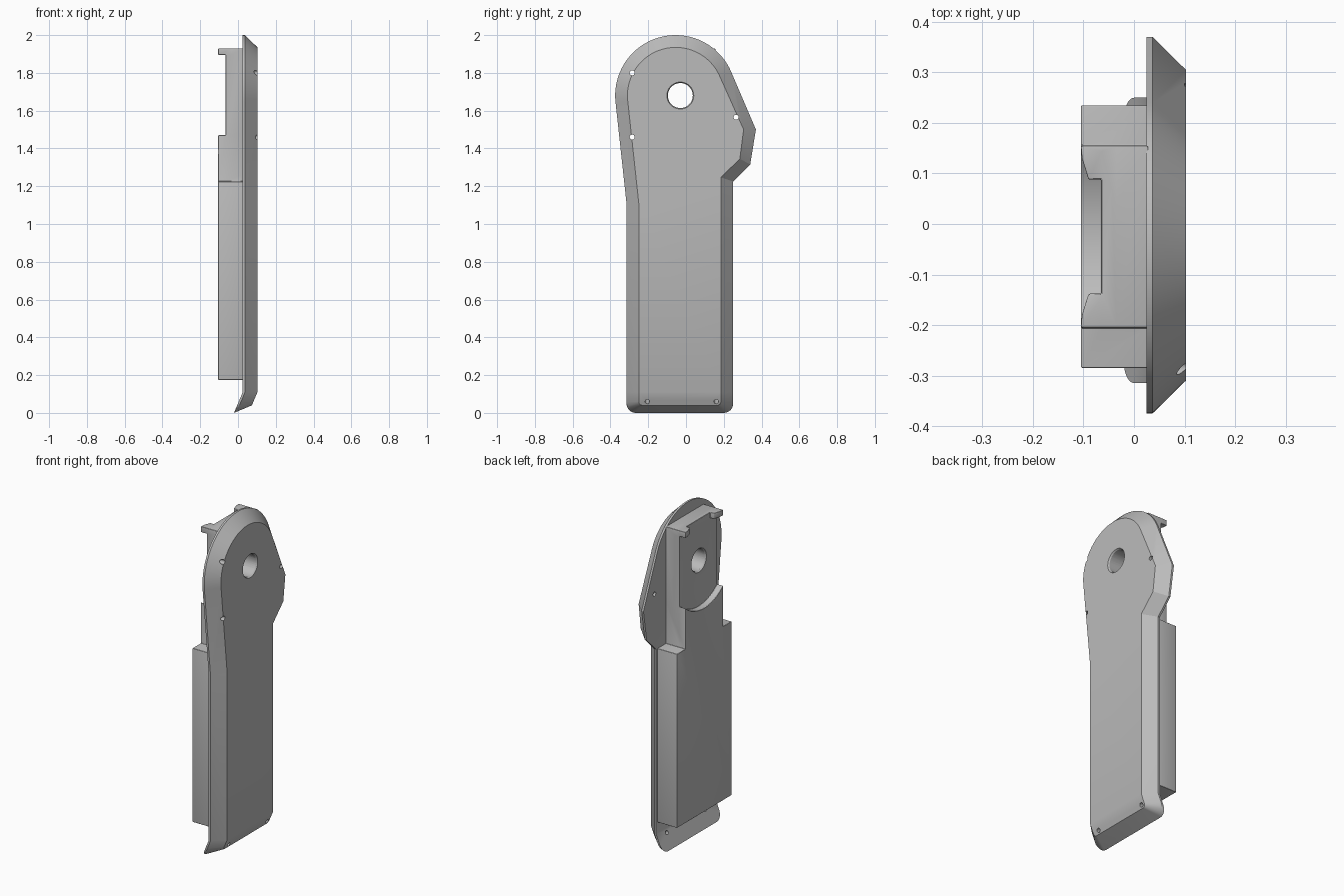
import bpy, bmesh, math
from mathutils import Vector

if "Cube" in bpy.data.objects:
    bpy.data.objects.remove(bpy.data.objects["Cube"])

grey = bpy.data.materials.new("plain_grey")
grey.use_nodes = True
grey.diffuse_color = (0.5, 0.5, 0.5, 1)
grey.node_tree.nodes["Principled BSDF"].inputs["Base Color"].default_value = (0.5, 0.5, 0.5, 1)


def make_object(name, bm):
    bmesh.ops.recalc_face_normals(bm, faces=bm.faces)
    mesh = bpy.data.meshes.new(name)
    bm.to_mesh(mesh)
    bm.free()
    mesh.materials.append(grey)
    obj = bpy.data.objects.new(name, mesh)
    bpy.context.collection.objects.link(obj)
    return obj


def loft(rings):
    """Closed solid through rings of equal point count."""
    bm = bmesh.new()
    loops = [[bm.verts.new(p) for p in ring] for ring in rings]
    for a, b in zip(loops, loops[1:]):
        for i in range(len(a)):
            j = (i + 1) % len(a)
            bm.faces.new((a[i], a[j], b[j], b[i]))
    bm.faces.new(loops[0])
    bm.faces.new(loops[-1])
    return bm


def arc(cy, cz, r, start, end, n):
    angles = [math.radians(start + (end - start) * i / n) for i in range(n + 1)]
    return [(cy + r * math.cos(a), cz + r * math.sin(a)) for a in angles]


def rod(centre, axis, r1, r2, length):
    """Cutting cylinder or cone along an axis."""
    bm = bmesh.new()
    bmesh.ops.create_cone(bm, cap_ends=True, segments=40, radius1=r1, radius2=r2, depth=length)
    bm.transform(Vector(axis).to_track_quat('Z', 'Y').to_matrix().to_4x4())
    bmesh.ops.translate(bm, verts=bm.verts, vec=centre)
    cutter = make_object("cutter", bm)
    cutter.hide_render = True
    return cutter


def combine(obj, others, operation):
    for other in others:
        mod = obj.modifiers.new("combine", 'BOOLEAN')
        mod.operation, mod.solver, mod.object = operation, 'EXACT', other


def finish(obj, helpers):
    """Apply the modifiers, smooth the curved faces, drop the helpers."""
    bpy.ops.object.select_all(action='DESELECT')
    obj.select_set(True)
    bpy.context.view_layer.objects.active = obj
    bpy.ops.object.convert(target='MESH')
    bpy.ops.object.shade_smooth_by_angle(angle=math.radians(25))
    for helper in helpers:
        bpy.data.objects.remove(helper)


# Cover plate: outline rings with a wide chamfer
BACK, EDGE, FRONT = 0.025, 0.037, 0.103


def plate_ring(x):
    t = max(0, (x - EDGE) / (FRONT - EDGE))
    inset = 0.065 * t
    corner = 0.05 - 0.03 * t
    base = 0.04 * (x - BACK) / (FRONT - BACK)
    left, right = -0.315 + inset, 0.25 - inset
    pts = arc(right - corner, base + corner, corner, -90, 0, 8)
    pts += [(right, 1.225 + 0.022 * t), (0.34 - 0.055 * t, 1.315 + 0.03 * t), (0.37 - inset, 1.5)]
    pts += arc(-0.055, 1.68, 0.32 - inset, 23, 186, 40)
    pts += [(left, 1.11)]
    pts += arc(left + corner, base + corner, corner, 180, 270, 8)
    return [(x, y, z) for y, z in pts]


bm = loft([plate_ring(x) for x in (BACK, EDGE, FRONT)])

# Bend the foot of the plate backwards
BEND, SLOPE = 0.11, 0.42
bmesh.ops.bisect_plane(bm, geom=bm.verts[:] + bm.edges[:] + bm.faces[:],
                       plane_co=(0, 0, BEND), plane_no=(0, 0, 1))
for v in bm.verts:
    v.co.x -= SLOPE * max(0, BEND - v.co.z)
plate = make_object("cover_plate", bm)

# Pivot hole and screw holes
HY, HZ = -0.03, 1.68
pivot = rod((0, HY, HZ), (1, 0, 0), 0.066, 0.066, 1)
front_rim = rod((FRONT - 0.002, HY, HZ), (1, 0, 0), 0.062, 0.078, 0.024)
screws = [rod((0.05, y, z), (1, 0, 0), 0.013, 0.013, 0.4)
          for y, z in ((-0.285, 1.8), (-0.285, 1.46), (0.265, 1.565))]
screws += [rod((0.08, y, 0.06), (1, 0, -SLOPE), 0.012, 0.012, 0.4) for y in (-0.205, 0.16)]
combine(plate, [pivot, front_rim] + screws, 'DIFFERENCE')
finish(plate, [front_rim] + screws)

# Rear housing: wide lower box with a narrower neck and a scooped top
Y0, Y1 = -0.205, 0.155
REAR, RECESS, INNER = -0.105, -0.065, 0.028
MID = (Y0 + Y1) / 2
scoop = math.degrees(math.asin((Y1 - MID) / 0.277))
profile = [(-0.285, 0.175), (0.235, 0.175), (0.235, 1.225), (Y1, 1.225)]
profile += arc(MID, 1.682, 0.277, -90 + scoop, -90 - scoop, 24)
profile += [(Y0, 1.225), (-0.285, 1.225)]
housing = make_object("rear_housing", loft([[(x, y, z) for y, z in profile] for x in (REAR, INNER)]))

# Recessed neck block and the pair of hooked tabs on top
neck_profile = [(Y0, 1.1), (Y1, 1.1), (Y1, 1.93), (Y0, 1.93)]
neck = make_object("neck", loft([[(x, y, z) for y, z in neck_profile] for x in (RECESS, INNER)]))
half = [(RECESS + 0.03, 0.18), (REAR, 0.18), (REAR + 0.002, 0.155), (-0.09, 0.113), (RECESS, 0.113)]
tab_profile = half + [(x, -d) for x, d in reversed(half)]
tabs = make_object("top_tabs", loft([[(x, MID + d, z) for x, d in tab_profile] for z in (1.895, 1.93)]))
combine(housing, [neck, tabs], 'UNION')

# Soft edges, then the pivot hole
bevel = housing.modifiers.new("soft_edges", 'BEVEL')
bevel.width, bevel.segments, bevel.angle_limit = 0.007, 3, math.radians(50)
rear_rim = rod((RECESS + 0.002, HY, HZ), (1, 0, 0), 0.078, 0.062, 0.024)
combine(housing, [pivot, rear_rim], 'DIFFERENCE')
finish(housing, [neck, tabs, pivot, rear_rim])
